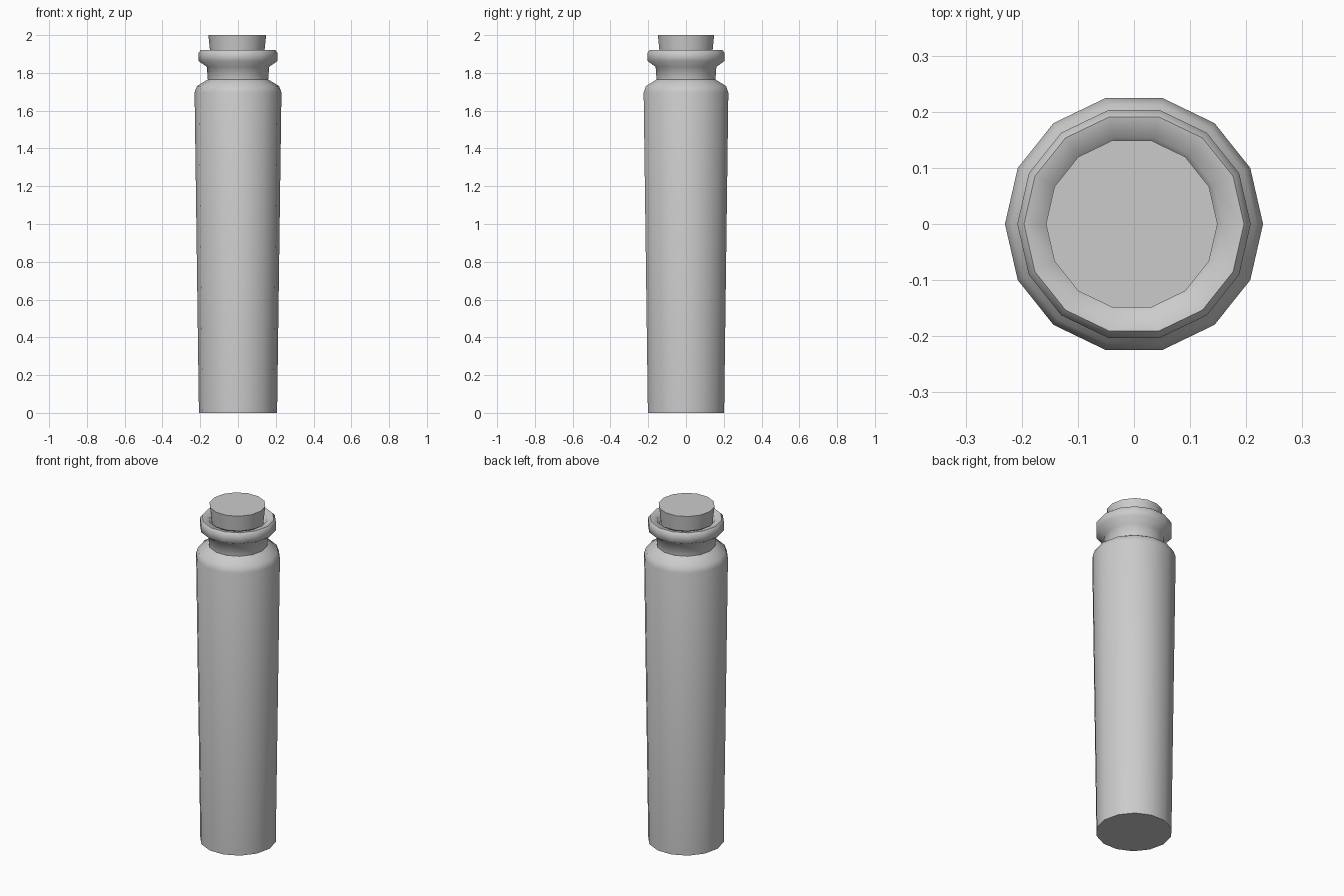
import bpy, bmesh, math

if "Cube" in bpy.data.objects:
    bpy.data.objects.remove(bpy.data.objects["Cube"])

SIDES = 14


def lathe(name, profile, angle, cx=0.0, cap_end=False):
    """Revolve an (r, z) profile, running from the bottom up, around z."""
    bm = bmesh.new()
    rings = []
    for r, z in profile:
        rings.append([bm.verts.new((cx + r * math.cos(2 * math.pi * i / SIDES),
                                    r * math.sin(2 * math.pi * i / SIDES), z))
                      for i in range(SIDES)])
    for a, b in zip(rings, rings[1:]):
        for i in range(SIDES):
            j = (i + 1) % SIDES
            bm.faces.new((a[i], a[j], b[j], b[i]))
    bm.faces.new(rings[0][::-1])
    if cap_end:
        bm.faces.new(rings[-1])
    mesh = bpy.data.meshes.new(name)
    bm.to_mesh(mesh)
    bm.free()
    obj = bpy.data.objects.new(name, mesh)
    bpy.context.collection.objects.link(obj)
    bpy.ops.object.select_all(action='DESELECT')
    obj.select_set(True)
    bpy.context.view_layer.objects.active = obj
    bpy.ops.object.shade_smooth_by_angle(angle=math.radians(angle))
    return obj


# Tapered body, shoulder, neck and rolled lip turning into the mouth
lathe("bottle", [(0.207, 0), (0.23, 1.695), (0.218, 1.73), (0.16, 1.765),
                 (0.165, 1.832), (0.208, 1.862), (0.208, 1.908),
                 (0.196, 1.922), (0.158, 1.915), (0.142, 1.88)], 60)

# Slightly off-centre tapered stopper
lathe("cork", [(0.135, 1.83), (0.153, 2.0)], 40, cx=-0.004, cap_end=True)
